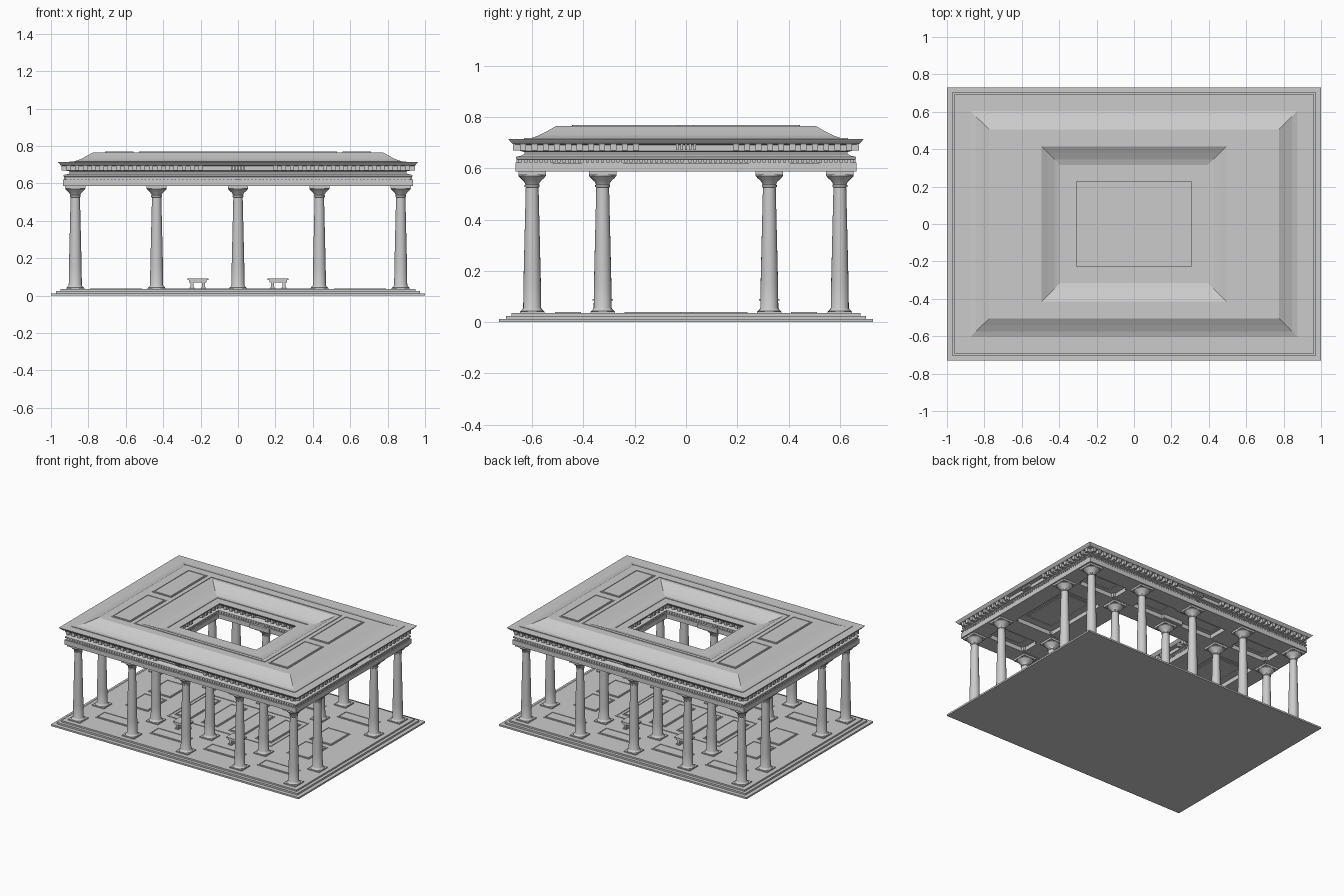
import bpy, bmesh, math

cube = bpy.data.objects.get("Cube")
if cube:
    bpy.data.objects.remove(cube)

stone = bpy.data.materials.new("pale_stone")
stone.use_nodes = True
COLOUR = (0.6, 0.6, 0.6, 1)
stone.diffuse_color = COLOUR
stone.node_tree.nodes["Principled BSDF"].inputs["Base Color"].default_value = COLOUR

SIGNS = (-1, 1)
COL_X = (-0.87, -0.435, 0, 0.435, 0.87)
COL_Y = (-0.6, -0.325, 0.325, 0.6)
OUTER, INNER = (0.87, 0.6), (0.4, 0.32)
FLOOR, CEILING, DECK = 0.035, 0.618, 0.766


def finish(bm, name, smooth=False):
    bmesh.ops.recalc_face_normals(bm, faces=bm.faces)
    mesh = bpy.data.meshes.new(name)
    bm.to_mesh(mesh)
    bm.free()
    mesh.materials.append(stone)
    if smooth:
        mesh.shade_smooth()
        mesh.set_sharp_from_angle(angle=math.radians(35))
    return place(mesh, name)


def place(mesh, name, loc=(0, 0, 0)):
    ob = bpy.data.objects.new(name, mesh)
    ob.location = loc
    bpy.context.collection.objects.link(ob)
    return ob


def box(bm, x0, x1, y0, y1, z0, z1):
    r = bmesh.ops.create_cube(bm, size=1)
    for v in r["verts"]:
        v.co = ((x0 + x1) / 2 + v.co.x * (x1 - x0),
                (y0 + y1) / 2 + v.co.y * (y1 - y0),
                (z0 + z1) / 2 + v.co.z * (z1 - z0))


def bridge(bm, a, b):
    for i in range(len(a)):
        j = (i + 1) % len(a)
        bm.faces.new((a[i], a[j], b[j], b[i]))


def rect(bm, hx, hy, z):
    return [bm.verts.new((sx * hx, sy * hy, z))
            for sx, sy in ((-1, -1), (1, -1), (1, 1), (-1, 1))]


def ring(bm, ox, oy, ix, iy, z0, z1):
    """Rectangular frame between two half sizes."""
    loops = [rect(bm, ox, oy, z0), rect(bm, ox, oy, z1),
             rect(bm, ix, iy, z1), rect(bm, ix, iy, z0)]
    for i in range(4):
        bridge(bm, loops[i], loops[(i + 1) % 4])


def panel(bm, cx, cy, hx, hy, z, h=0.004, border=0.012):
    """Raised plate with a thin surrounding frame."""
    box(bm, cx - hx + border, cx + hx - border,
        cy - hy + border, cy + hy - border, z - h, z + h)
    for s in SIGNS:
        xs = sorted((cx + s * hx, cx + s * (hx - border / 2)))
        ys = sorted((cy + s * hy, cy + s * (hy - border / 2)))
        box(bm, xs[0], xs[1], cy - hy, cy + hy, z - h, z + h)
        box(bm, cx - hx, cx + hx, ys[0], ys[1], z - h, z + h)


# Stepped base
bm = bmesh.new()
for hx, hy, z0, z1 in ((1, 0.73, 0, 0.012), (0.972, 0.702, 0.012, 0.024),
                       (0.95, 0.68, 0.024, FLOOR)):
    box(bm, -hx, hx, -hy, hy, z0, z1)
finish(bm, "stepped_base")

# Floor paving
bm = bmesh.new()
ring(bm, 0.42, 0.222, 0.41, 0.212, FLOOR - 0.004, FLOOR + 0.004)
for x in (-0.325, -0.11, 0.11, 0.325):
    panel(bm, x, 0, 0.066, 0.175, FLOOR)
for s in SIGNS:
    for t in SIGNS:
        panel(bm, s * 0.65, t * 0.13, 0.09, 0.11, FLOOR)
        for x in (0.2175, 0.6525):
            panel(bm, s * x, t * 0.46, 0.14, 0.05, FLOOR)
finish(bm, "floor_paving")

# Columns: square plinth, turned shaft and capital, square abacus
SIDES = 20
PROFILE = ((0.044, 0.035), (0.046, 0.043), (0.038, 0.05), (0.035, 0.056), (0.034, 0.15),
           (0.025, 0.525), (0.029, 0.528), (0.029, 0.535), (0.026, 0.538),
           (0.033, 0.55), (0.046, 0.562), (0.053, 0.57), (0.053, 0.59))
bm = bmesh.new()
loops = [[bm.verts.new((r * math.cos(k * math.tau / SIDES),
                        r * math.sin(k * math.tau / SIDES), z)) for k in range(SIDES)]
         for r, z in PROFILE]
for a, b in zip(loops, loops[1:]):
    bridge(bm, a, b)
bm.faces.new(loops[0])
bm.faces.new(loops[-1])
box(bm, -0.048, 0.048, -0.048, 0.048, 0.03, 0.042)
box(bm, -0.054, 0.054, -0.054, 0.054, 0.574, 0.59)
first = finish(bm, "column", True)
column = first.data
bpy.data.objects.remove(first)
for x in COL_X:
    for y in COL_Y:
        place(column, "column", (x, y, 0))

# Architrave beams with pads over the columns
bm = bmesh.new()
ring(bm, 0.935, 0.665, 0.81, 0.54, 0.587, CEILING + 0.002)
for s in SIGNS:
    ys = sorted((s * 0.255, s * 0.385))
    box(bm, -0.9, 0.9, ys[0], ys[1], 0.588, CEILING + 0.004)
    xs = sorted((s * 0.335, s * 0.5))
    box(bm, xs[0], xs[1], -0.63, 0.63, 0.589, CEILING + 0.004)
for x in COL_X:
    for y in COL_Y:
        box(bm, x - 0.08, x + 0.08, y - 0.08, y + 0.08, 0.59, CEILING + 0.004)
        # pads stay inside the outer beam faces
for v in bm.verts:
    v.co.x = max(-0.935, min(0.935, v.co.x))
    v.co.y = max(-0.665, min(0.665, v.co.y))
finish(bm, "architrave")

# Entablature and roof: one moulding swept round the outside and the court
MOULD = ((0.055, CEILING), (0.055, 0.634), (0.063, 0.636), (0.063, 0.645),
         (0.04, 0.65), (0.03, 0.656), (0.03, 0.664), (0.048, 0.668), (0.048, 0.692),
         (0.076, 0.695), (0.088, 0.708), (0.092, 0.714), (0.032, 0.714),
         (0.032, 0.718), (0.005, 0.718), (-0.025, 0.728), (-0.06, 0.746), (-0.095, DECK))
bm = bmesh.new()
loops = [rect(bm, OUTER[0] + o, OUTER[1] + o, z) for o, z in MOULD]
loops += [rect(bm, INNER[0] - o, INNER[1] - o, z) for o, z in reversed(MOULD)]
for i in range(len(loops)):
    bridge(bm, loops[i], loops[(i + 1) % len(loops)])
finish(bm, "entablature_and_roof")

# Roof deck panels
bm = bmesh.new()
ring(bm, 0.53, 0.445, 0.522, 0.437, DECK - 0.004, DECK + 0.004)
for s in SIGNS:
    for t in SIGNS:
        panel(bm, s * 0.635, t * 0.235, 0.077, 0.208, DECK)
finish(bm, "roof_panels")

# Ceiling coffers
bm = bmesh.new()
for s in SIGNS:
    panel(bm, s * 0.655, 0, 0.11, 0.2, CEILING)
    for t in SIGNS:
        for x in (0.2175, 0.655):
            panel(bm, s * x, t * 0.4625, 0.1, 0.05, CEILING)
finish(bm, "ceiling_coffers")


# Dentil courses
def dentils(bm, half, sign, positions, width, o0, o1, z0, z1):
    """Teeth along all four sides; sign -1 faces the court."""
    for axis in (0, 1):
        other = 1 - axis
        near, far = half[other] + sign * o0, half[other] + sign * o1
        for s in SIGNS:
            a, b = sorted((s * near, s * far))
            for p in positions(half[axis] + sign * 0.035):
                lo, hi = p - width / 2, p + width / 2
                if axis == 0:
                    box(bm, lo, hi, a, b, z0, z1)
                else:
                    box(bm, a, b, lo, hi, z0, z1)


def spaced(step, gap=0):
    def positions(limit):
        n = int((limit - gap) / step)
        return [s * (limit - i * step) for i in range(n + 1) for s in SIGNS]
    return positions


bm = bmesh.new()
for half, sign in ((OUTER, 1), (INNER, -1)):
    dentils(bm, half, sign, spaced(0.02, 0.01), 0.012, 0.05, 0.061, 0.622, 0.635)
finish(bm, "small_dentils")

bm = bmesh.new()
dentils(bm, OUTER, 1, spaced(0.044, 0.165), 0.023, 0.045, 0.075, 0.669, 0.695)
dentils(bm, INNER, -1, spaced(0.044, 0.05), 0.023, 0.045, 0.075, 0.669, 0.695)
dentils(bm, OUTER, 1, lambda limit: [i * 0.017 for i in range(-2, 3)],
        0.009, 0.045, 0.068, 0.672, 0.695)
finish(bm, "cornice_blocks")

# Stone benches between the inner columns
for x in (-0.215, 0.215):
    for y in (-0.325, 0.325):
        bm = bmesh.new()
        box(bm, x - 0.056, x + 0.056, y - 0.04, y + 0.04, 0.084, 0.091)
        box(bm, x - 0.046, x + 0.046, y - 0.034, y + 0.034, 0.07, 0.084)
        for s in SIGNS:
            a, b = sorted((x + s * 0.022, x + s * 0.038))
            box(bm, a, b, y - 0.028, y + 0.028, 0.042, 0.072)
            a, b = sorted((x + s * 0.018, x + s * 0.044))
            box(bm, a, b, y - 0.032, y + 0.032, FLOOR, 0.043)
        finish(bm, "bench")
